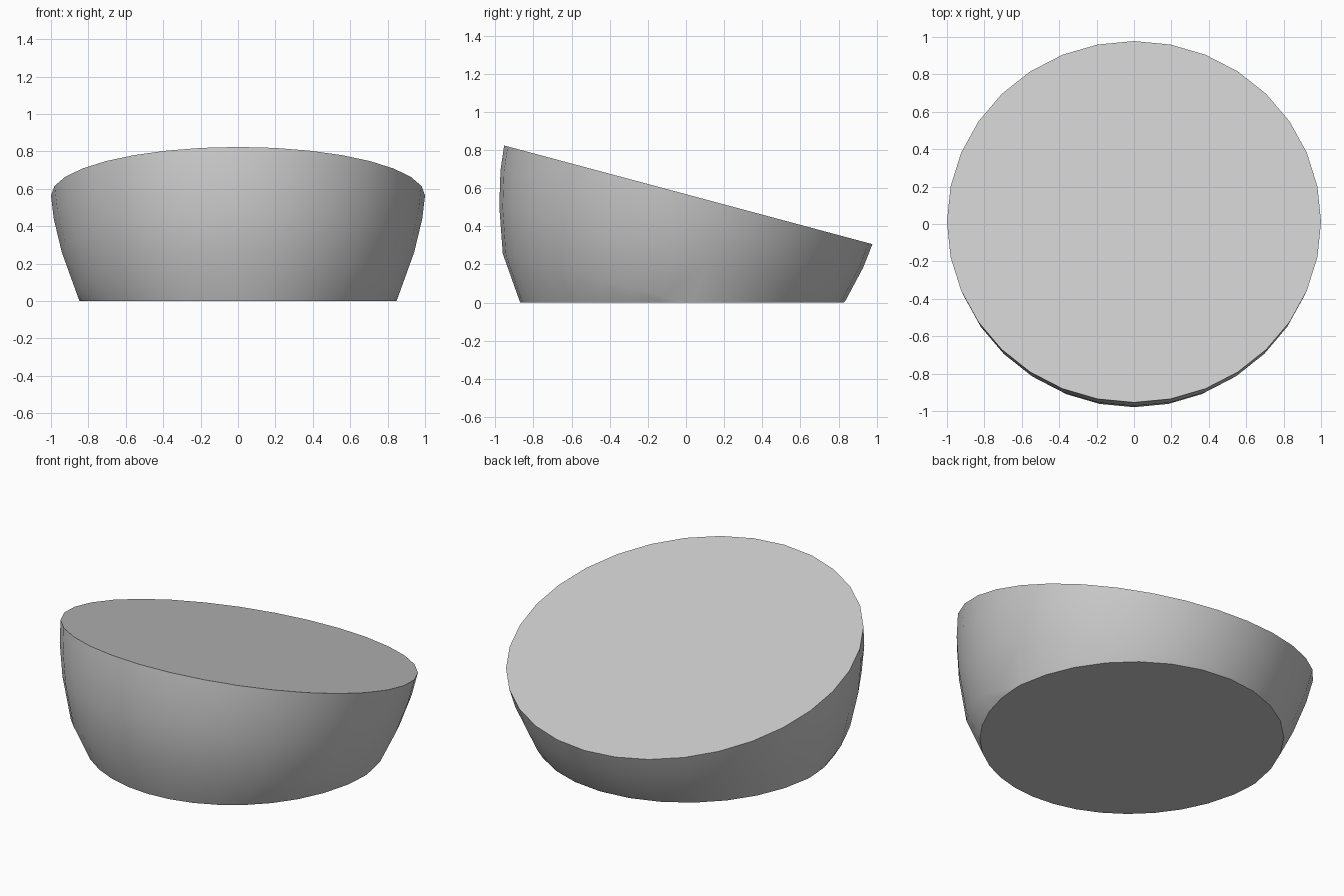
import bpy, bmesh, math
from mathutils import Matrix, Vector

if "Cube" in bpy.data.objects:
    bpy.data.objects.remove(bpy.data.objects["Cube"])

SEGMENTS = 32
TILT = math.radians(-15)
# Bowl profile below the rim: radius, depth
PROFILE = [(1, 0), (0.985, 0.13), (0.942, 0.315), (0.86, 0.55), (0.705, 0.775), (0.45, 0.97)]

# Rounded bowl body, closed with a flat lid
bm = bmesh.new()
rings = []
for r, d in PROFILE:
    angles = [2 * math.pi * i / SEGMENTS for i in range(SEGMENTS)]
    rings.append([bm.verts.new((r * math.cos(a), r * math.sin(a), -d)) for a in angles])
for upper, lower in zip(rings, rings[1:]):
    for i in range(SEGMENTS):
        j = (i + 1) % SEGMENTS
        bm.faces.new((upper[i], lower[i], lower[j], upper[j]))
bm.faces.new(rings[0])
bm.faces.new(rings[-1][::-1])

# Tilt towards the back, then slice the underside flat on the ground
bm.transform(Matrix.Translation((0, 0.012, 0.565)) @ Matrix.Rotation(TILT, 4, 'X'))
cut = bmesh.ops.bisect_plane(bm, geom=bm.verts[:] + bm.edges[:] + bm.faces[:],
                             plane_co=Vector((0, 0, 0)), plane_no=Vector((0, 0, 1)),
                             clear_inner=True)
rim = [e for e in cut['geom_cut'] if isinstance(e, bmesh.types.BMEdge)]
bmesh.ops.contextual_create(bm, geom=rim)
bmesh.ops.recalc_face_normals(bm, faces=bm.faces[:])

mesh = bpy.data.meshes.new("tilted_bowl")
bm.to_mesh(mesh)
bm.free()
bowl = bpy.data.objects.new("tilted_bowl", mesh)
bpy.context.collection.objects.link(bowl)

# Smooth sides with crisp lid and base edges
bpy.context.view_layer.objects.active = bowl
bowl.select_set(True)
bpy.ops.object.shade_smooth_by_angle(angle=math.radians(35))
